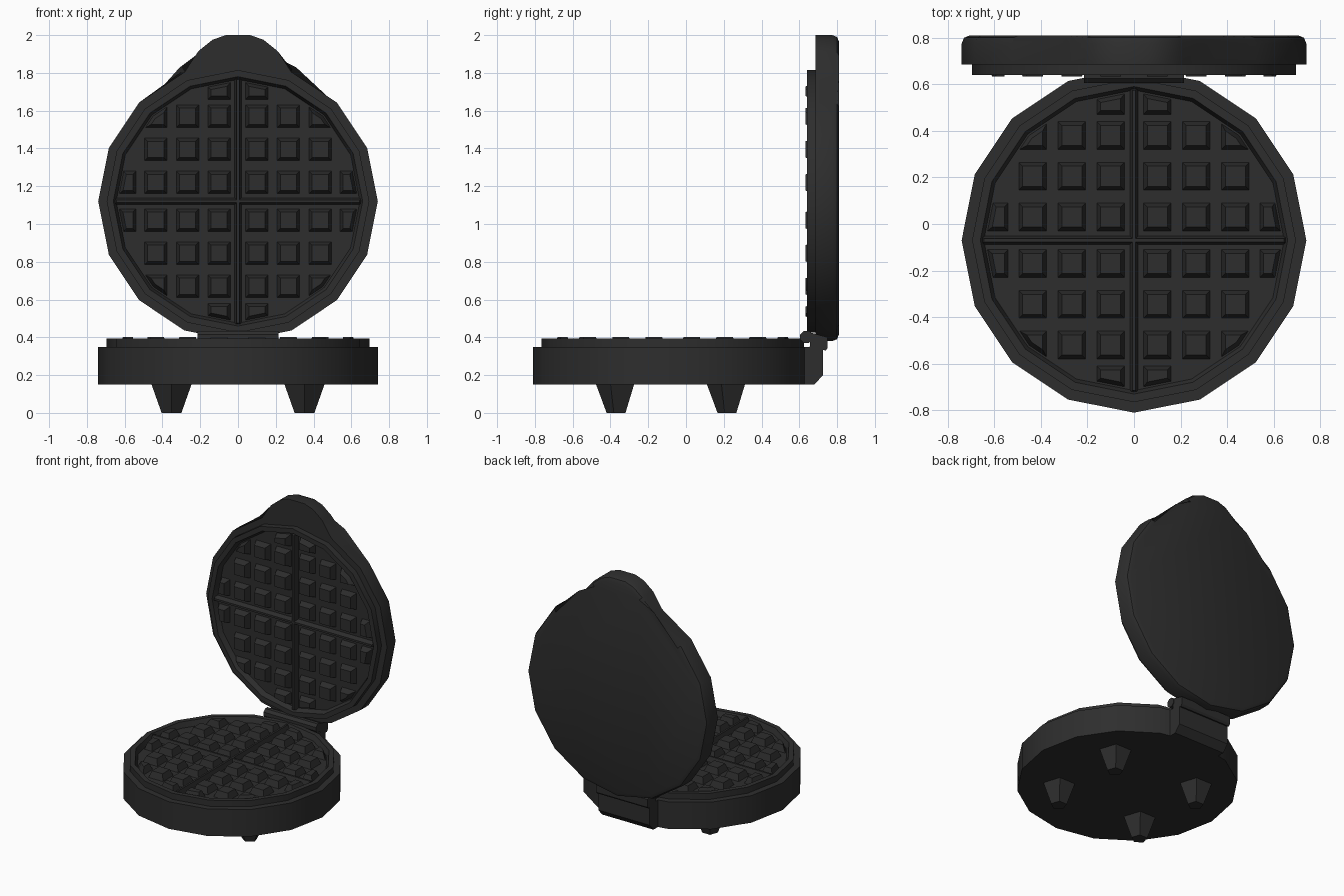
import bpy, bmesh, math
from mathutils import Vector, Matrix

if "Cube" in bpy.data.objects:
    bpy.data.objects.remove(bpy.data.objects["Cube"])

charcoal = bpy.data.materials.new("charcoal black")
charcoal.diffuse_color = (0.027, 0.027, 0.027, 1)
charcoal.use_nodes = True
charcoal.node_tree.nodes["Principled BSDF"].inputs["Base Color"].default_value = charcoal.diffuse_color
SIDES, R, CY, LIDZ = 16, 0.74, -0.07, 1.12


def finish(name, bm, matrix=Matrix()):
    bmesh.ops.recalc_face_normals(bm, faces=bm.faces)
    bm.transform(matrix)
    me = bpy.data.meshes.new(name)
    bm.to_mesh(me)
    bm.free()
    me.materials.append(charcoal)
    ob = bpy.data.objects.new(name, me)
    bpy.context.collection.objects.link(ob)
    bpy.context.view_layer.objects.active = ob
    bpy.ops.object.select_all(action='DESELECT')
    ob.select_set(True)
    bpy.ops.object.shade_smooth_by_angle(angle=math.radians(28))
    return ob


def ring(r, n=SIDES):
    a = [-math.pi / 2 + 2 * math.pi * k / n for k in range(n)]
    return [(r * math.cos(t), r * math.sin(t)) for t in a]


def skin(bm, loops):
    """Bridge successive vertex loops and cap both ends."""
    vs = [[bm.verts.new(p) for p in lp] for lp in loops]
    n = len(vs[0])
    for a, b in zip(vs, vs[1:]):
        for i in range(n):
            bm.faces.new((a[i], a[(i + 1) % n], b[(i + 1) % n], b[i]))
    bm.faces.new(vs[0])
    bm.faces.new(vs[-1])
    return vs


def lathe(bm, profile, n=SIDES):
    return skin(bm, [[(x, y, z) for x, y in ring(r, n)] for r, z in profile])


def rect(cx, cy, hx, hy, z):
    return [(cx + sx * hx, cy + sy * hy, z) for sx, sy in ((-1, -1), (1, -1), (1, 1), (-1, 1))]


def prism_x(name, pts, half):
    bm = bmesh.new()
    skin(bm, [[(x, y, z) for y, z in pts] for x in (-half, half)])
    finish(name, bm)


def add_peg(name_bm, cx, cy):
    """Tapered peg, trimmed to the round plate."""
    bm = bmesh.new()
    skin(bm, [rect(cx, cy, 0.06, 0.06, 0.004), rect(cx, cy, 0.043, 0.043, 0.052)])
    for k in range(SIDES):
        t = 2 * math.pi * (k + 0.5) / SIDES
        no = Vector((math.cos(t), math.sin(t), 0.35))
        cut = bmesh.ops.bisect_plane(bm, geom=bm.verts[:] + bm.edges[:] + bm.faces[:],
                                     plane_co=(0.625 * math.cos(t), 0.625 * math.sin(t), 0.004),
                                     plane_no=no, clear_outer=True)
        if cut["geom_cut"]:
            bmesh.ops.holes_fill(bm, edges=[e for e in bm.edges if e.is_boundary], sides=0)
    bmesh.ops.recalc_face_normals(bm, faces=bm.faces)
    me = bpy.data.meshes.new("tmp")
    bm.to_mesh(me)
    bm.free()
    name_bm.from_mesh(me)
    bpy.data.meshes.remove(me)


def waffle_plate(prefix, matrix):
    # raised rim with sunken floor
    bm = bmesh.new()
    lathe(bm, [(0.695, -0.01), (0.695, 0.045), (0.66, 0.045), (0.645, 0.005)])
    finish(prefix + "_plate", bm, matrix)
    # cross dividers
    bm = bmesh.new()
    for hx, hy in ((0.655, 0.018), (0.018, 0.655)):
        skin(bm, [rect(0, 0, hx, hy, 0.003),
                  rect(0, 0, hx - 0.011, hy - 0.011, 0.043)])
    finish(prefix + "_dividers", bm, matrix)
    # peg grid, mirrored into four quarters
    bm = bmesh.new()
    xs, ys = (0.1, 0.267, 0.435, 0.6), (0.1, 0.275, 0.45, 0.6)
    for i, x in enumerate(xs):
        for j, y in enumerate(ys):
            if (i == 3 and j > 0) or (j == 3 and i > 0):
                continue
            for sx in (-1, 1):
                for sy in (-1, 1):
                    add_peg(bm, sx * x, sy * y)
    finish(prefix + "_pegs", bm, matrix)


# base body and its plate
bm = bmesh.new()
lathe(bm, [(R, 0.15), (R, 0.35)])
finish("base_body", bm, Matrix.Translation((0, CY, 0)))
waffle_plate("base", Matrix.Translation((0, CY, 0.35)))

# lid shell: 16-gon whose top vertex is replaced by the grip, back rim rounded
outline = ring(R)
grip = [(0.21, 0.795), (0.135, 0.855), (0.065, 0.88)]
outline[8:9] = grip + [(-x, y) for x, y in reversed(grip)]
bm = bmesh.new()
loops = skin(bm, [[(x, y, z) for x, y in outline] for z in (-0.125, 0)])
back = set(loops[0])
bmesh.ops.bevel(bm, geom=[e for e in bm.edges if set(e.verts) <= back],
                offset=0.035, segments=2, profile=0.5, affect='EDGES')
lid_matrix = Matrix.Translation((0, 0.685, LIDZ)) @ Matrix.Rotation(math.pi / 2, 4, 'X')
finish("lid_shell", bm, lid_matrix)
waffle_plate("lid", lid_matrix)

# hinge: lower bracket, lid block and pin
prism_x("hinge_bracket", [(0.58, 0.15), (0.68, 0.15), (0.725, 0.2), (0.725, 0.35), (0.58, 0.35)], 0.21)
prism_x("hinge_block", [(0.655, 0.35), (0.74, 0.33), (0.75, 0.345), (0.75, 0.4), (0.66, 0.425)], 0.21)
prism_x("hinge_pin", [(0.637 + 0.035 * math.cos(k * math.pi / 4 + 0.39),
                       0.402 + 0.035 * math.sin(k * math.pi / 4 + 0.39)) for k in range(8)], 0.215)

# four tapered five-sided feet
for side, x in (("left", -0.352), ("right", 0.352)):
    for end, y in (("front", -0.365), ("back", 0.222)):
        bm = bmesh.new()
        lathe(bm, [(0.055, 0), (0.113, 0.155)], 5)
        finish(f"foot_{end}_{side}", bm, Matrix.Translation((x, y, 0)))
